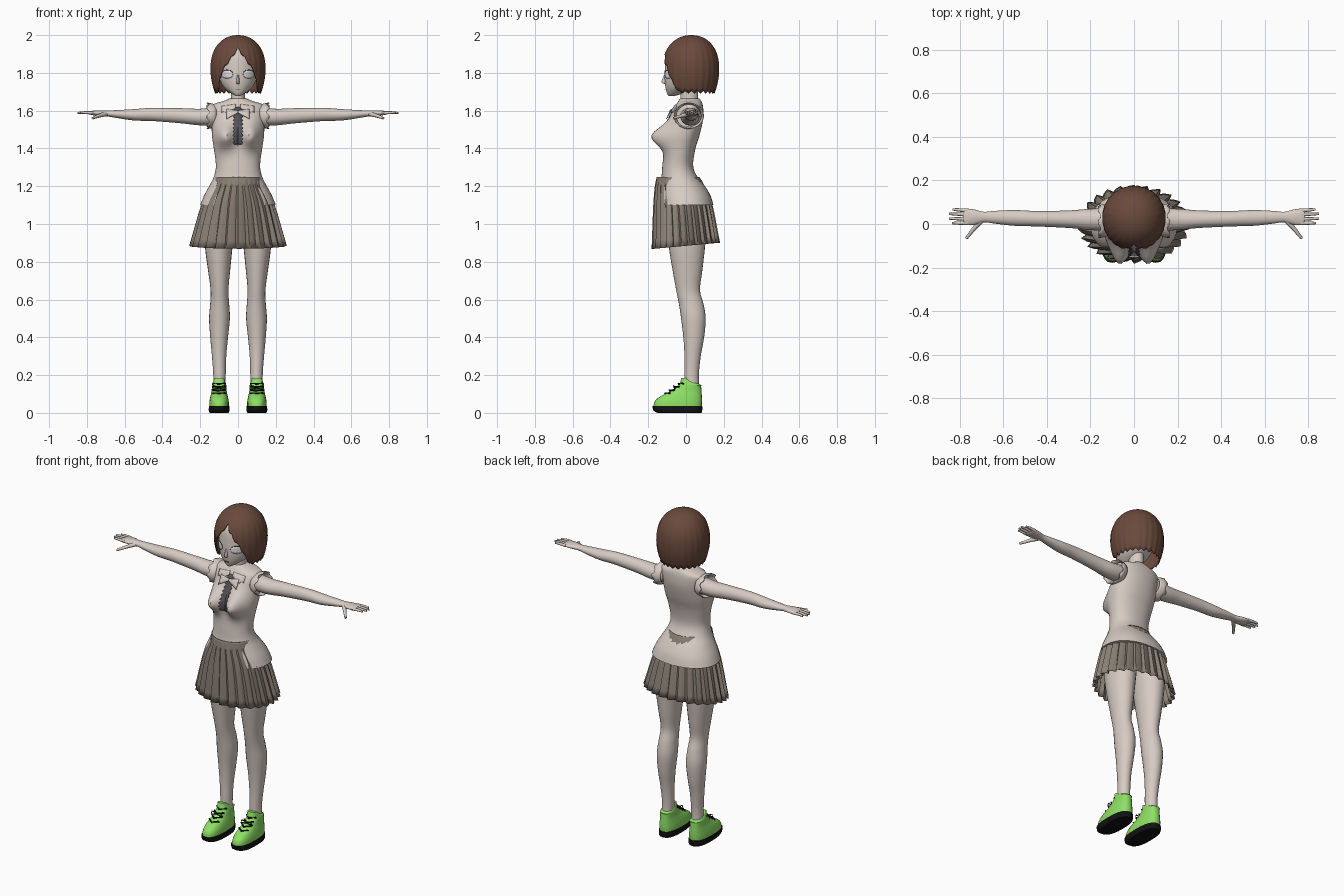
import bpy, bmesh
from math import sin, cos, pi, radians
from mathutils import Vector
from mathutils.bvhtree import BVHTree

if "Cube" in bpy.data.objects:
    bpy.data.objects.remove(bpy.data.objects["Cube"])


def material(name, rgb):
    m = bpy.data.materials.new(name)
    m.use_nodes = True
    m.diffuse_color = (*rgb, 1)
    m.node_tree.nodes["Principled BSDF"].inputs["Base Color"].default_value = (*rgb, 1)
    return m


SKIN = material("pale_skin", (0.68, 0.60, 0.55))
SKIRT = material("taupe_cloth", (0.26, 0.22, 0.18))
HAIR = material("brown_hair", (0.145, 0.068, 0.045))
GREEN = material("green_shoe", (0.27, 0.74, 0.13))
BLACK = material("black_rubber", (0.006, 0.006, 0.006))
GREY = material("dark_grey_cloth", (0.085, 0.085, 0.1))
WHITE = material("eye_white", (0.85, 0.84, 0.83))


def build(name, verts, faces, mat, angle=40, thick=0):
    """Make an object from points and faces, with optional thickness."""
    me = bpy.data.meshes.new(name)
    me.from_pydata(verts, [], faces)
    bm = bmesh.new()
    bm.from_mesh(me)
    bmesh.ops.remove_doubles(bm, verts=bm.verts, dist=0.00005)
    bmesh.ops.recalc_face_normals(bm, faces=bm.faces)
    bm.to_mesh(me)
    bm.free()
    me.materials.append(mat)
    ob = bpy.data.objects.new(name, me)
    bpy.context.collection.objects.link(ob)
    if thick:
        mod = ob.modifiers.new("thickness", "SOLIDIFY")
        mod.thickness = thick
    if angle:
        bpy.ops.object.select_all(action="DESELECT")
        ob.select_set(True)
        bpy.context.view_layer.objects.active = ob
        bpy.ops.object.shade_smooth_by_angle(angle=radians(angle))
    return ob


def grid_faces(rows, cols, closed):
    n = cols if closed else cols - 1
    return [(r * cols + c, r * cols + (c + 1) % cols,
             (r + 1) * cols + (c + 1) % cols, (r + 1) * cols + c)
            for r in range(rows - 1) for c in range(n)]


def smooth_keys(keys, sub):
    """Catmull-Rom interpolation of key sections."""
    out = []
    for i in range(len(keys) - 1):
        a, b, c, d = (keys[max(0, min(len(keys) - 1, i + k))] for k in (-1, 0, 1, 2))
        for s in range(sub):
            t = s / sub
            out.append([q + 0.5 * t * (r - p + t * (2 * p - 5 * q + 4 * r - w
                        + t * (3 * (q - r) + w - p))) for p, q, r, w in zip(a, b, c, d)])
    return out + [list(keys[-1])]


def loft(name, keys, mat, axis="z", side=1, seg=24, sub=4, power=2, warp=None, angle=40):
    """Sections are (position, centre, half width, back and front limits in y)."""
    rows = smooth_keys(keys, sub)
    verts = []
    for t, c, r, lo, hi in rows:
        for i in range(seg):
            u, v = cos(2 * pi * i / seg), sin(2 * pi * i / seg)
            u = abs(u) ** (2 / power) * (1 if u > 0 else -1)
            v = abs(v) ** (2 / power) * (1 if v > 0 else -1)
            y = (lo + hi) / 2 + (hi - lo) / 2 * v
            p = (side * (c + r * u), y, t) if axis == "z" else (side * t, y, c + r * u)
            verts.append(warp(p) if warp else p)
    n = len(rows)
    faces = grid_faces(n, seg, True) + [tuple(range(seg)), tuple(range((n - 1) * seg, n * seg))]
    return build(name, verts, faces, mat, angle)


def rod(name, points, radius, mat, tip=1.0):
    cu = bpy.data.curves.new(name, "CURVE")
    cu.dimensions, cu.bevel_depth, cu.bevel_resolution = "3D", radius, 2
    cu.use_fill_caps = True
    sp = cu.splines.new("POLY")
    sp.points.add(len(points) - 1)
    for i, (p, q) in enumerate(zip(sp.points, points)):
        p.co, p.radius = (*q, 1), 1 + (tip - 1) * i / (len(points) - 1)
    cu.materials.append(mat)
    ob = bpy.data.objects.new(name, cu)
    bpy.context.collection.objects.link(ob)


def drape(name, base, shape, rows, cols, mat, lift=0.004):
    """Lay a thin patch on the front of another part."""
    me = base.data
    tree = BVHTree.FromPolygons([v.co for v in me.vertices], [p.vertices for p in me.polygons])
    verts = []
    for r in range(rows):
        for c in range(cols):
            x, z = shape(r / (rows - 1), c / (cols - 1))
            hit = tree.ray_cast(Vector((x, -1, z)), Vector((0, 1, 0)))[0]
            verts.append((x, (hit.y if hit else -0.05) - lift, z))
    return build(name, verts, grid_faces(rows, cols, False), mat, 40, 0.003)


# Blouse and torso, with the bust raised from the front
def bust(p):
    x, y, z = p
    if y < 0:
        g = ((abs(x) - 0.068) / 0.05) ** 2 + ((z - 1.465) / 0.062) ** 2
        y -= 0.085 * 2.718 ** -g * min(1, -y / 0.05)
    return x, y, z


torso = loft("blouse", [
    (1.10, 0, .20, -.15, .145), (1.15, 0, .18, -.148, .13), (1.20, 0, .153, -.14, .10),
    (1.25, 0, .128, -.13, .06), (1.31, 0, .117, -.125, .038), (1.40, 0, .128, -.115, .05),
    (1.47, 0, .138, -.108, .072), (1.55, 0, .14, -.09, .09), (1.60, 0, .145, -.072, .092),
    (1.632, 0, .135, -.052, .088), (1.652, 0, .075, -.04, .08), (1.665, 0, .045, -.03, .07)],
    SKIN, seg=48, power=2.2, warp=bust)
loft("neck", [(1.62, 0, .046, -.035, .07), (1.67, 0, .038, -.03, .064),
              (1.75, 0, .04, -.03, .066)], SKIN)

# Placket, collar wings and neck bow
drape("placket", torso, lambda u, v: ((v - .5) * (.034 + .018 * (round(u * 20) % 2)),
                                      1.42 + .2 * u), 21, 3, GREY)
for s in (1, -1):
    drape("collar_wing", torso, lambda u, v: (s * (.012 + .075 * u),
          1.635 - .01 * u - v * (.02 + .035 * u - .02 * (u > .8))), 7, 5, SKIN, .007)
    drape("bow_loop", torso, lambda u, v: (s * .06 * u, 1.595 - .012 * u
          + (v - .5) * (.012 + .04 * u)), 6, 4, SKIN, .014)
    # Cap sleeve with a notched edge
    rim = []
    for r in range(4):
        for i in range(32):
            a, k = 2 * pi * i / 32, r / 3
            x = .115 + .038 * k + (.012 * (i % 4 < 2) * (r == 3))
            rim.append((s * x, .015 + (.068 + .012 * k) * cos(a), 1.573 + (.058 + .012 * k) * sin(a)))
    build("cap_sleeve", rim, grid_faces(4, 32, True), SKIN, 40, .004)

# Pleated skirt
PLEATS = 26
skirt_rows = smooth_keys([(1.25, .125, -.155, .07), (1.2, .137, -.163, .094),
                          (1.1, .188, -.168, .132), (.885, .245, -.172, .17)], 4)
pts = []
for k, (z, rx, lo, hi) in enumerate(skirt_rows):
    drop = k / (len(skirt_rows) - 1)
    for i in range(PLEATS * 4):
        a = 2 * pi * i / (PLEATS * 4)
        f = 1 + drop * (.06, .03, 0, -.05)[i % 4]
        pts.append((rx * f * sin(a), (lo + hi) / 2 - (hi - lo) / 2 * f * cos(a),
                    z - .016 * drop * cos(a)))
build("pleated_skirt", pts, grid_faces(len(skirt_rows), PLEATS * 4, True), SKIRT, 15, .003)

for s in (1, -1):
    # Leg
    loft("leg", [(1.03, .1, .085, -.11, .115), (.87, .102, .072, -.09, .10),
                 (.75, .1, .058, -.07, .086), (.65, .098, .047, -.052, .074),
                 (.58, .097, .05, -.038, .092), (.5, .098, .055, -.026, .104),
                 (.4, .1, .047, -.014, .096), (.3, .1, .038, -.008, .078),
                 (.2, .098, .033, -.008, .068), (.1, .1, .033, -.008, .07)], SKIN, side=s)
    # Shoe, sole and laces
    loft("shoe", [(.028, .1, .052, -.172, .083), (.06, .1, .051, -.166, .085),
                  (.088, .1, .046, -.135, .084), (.115, .1, .04, -.08, .082),
                  (.14, .1, .038, -.045, .08), (.15, .1, .037, -.035, .076),
                  (.185, .1, .026, -.024, .0)], GREEN, side=s, power=2.5)
    loft("sole", [(0, .1, .05, -.15, .083), (.012, .1, .055, -.172, .086),
                  (.036, .1, .054, -.178, .086)], BLACK, side=s, power=2.6, sub=2)
    for k in range(4):
        z, y = .1 + .017 * k, -.112 + .024 * k
        rod("lace", [(s * .1 + d * .034, y + abs(d) * .028, z + .004) for d in (-1, -.5, 0, .5, 1)],
            .004, BLACK)
        rod("cross_lace", [(s * .1 + d * .03, y + abs(d) * .024, z + .008 * d) for d in (-1, 0, 1)],
            .003, BLACK)
    for d in (1, -1):
        rod("lace_bow", [(s * .1, -.055, .135), (s * .1 + d * .03, -.065, .145),
                         (s * .1 + d * .038, -.06, .125), (s * .1, -.058, .13)], .003, BLACK)
    # Arm and palm
    loft("arm", [(.11, 1.572, .048, -.03, .07), (.2, 1.566, .044, -.028, .07),
                 (.3, 1.573, .04, -.018, .062), (.45, 1.58, .035, -.011, .06),
                 (.55, 1.578, .03, -.008, .064), (.64, 1.582, .021, .002, .06),
                 (.69, 1.585, .016, .008, .056), (.735, 1.587, .015, -.004, .067),
                 (.775, 1.588, .011, -.005, .071), (.785, 1.588, .006, -.001, .067)],
         SKIN, axis="x", side=s)
    # Fingers and thumb
    for y, end in ((.062, .832), (.043, .85), (.023, .848), (.004, .835)):
        rod("finger", [(s * .765, y, 1.588), (s * .81, y * 1.05, 1.59),
                       (s * end, y * 1.08, 1.588)], .0095, SKIN, .55)
    rod("thumb", [(s * .7, .018, 1.583), (s * .735, -.022, 1.573), (s * .77, -.066, 1.56)],
        .013, SKIN, .5)

# Head
head = loft("head", [
    (1.678, 0, .012, -.092, -.06), (1.69, 0, .034, -.1, -.02), (1.72, 0, .072, -.108, .05),
    (1.76, 0, .095, -.113, .1), (1.82, 0, .108, -.112, .14), (1.9, 0, .106, -.1, .14),
    (1.955, 0, .07, -.05, .1), (1.975, 0, .03, -.01, .06)], SKIN, seg=40)
loft("nose", [(1.742, 0, .008, -.116, -.1), (1.752, 0, .009, -.13, -.1),
              (1.79, 0, .005, -.116, -.1)], SKIN, seg=12)
drape("mouth", head, lambda u, v: ((u - .5) * .028, 1.712 + .003 * v), 5, 2, GREY, .003)
for s in (1, -1):
    drape("eye", head, lambda u, v: (s * .058 + .03 * cos(pi * u),
          1.792 + (v - .5) * .044 * sin(pi * u)), 13, 5, WHITE, .003)
    drape("upper_lash", head, lambda u, v: (s * .058 + .032 * cos(pi * u),
          1.792 + .022 * sin(pi * u) + .003 * v), 13, 2, GREY, .004)

# Bobbed hair: strands fall from the crown and part over the face
ENDS = [(0, 1.925), (.2, 1.885), (.62, 1.805), (.8, 1.745), (1.02, 1.69), (4, 1.69)]


def strand_end(a):
    for (a0, z0), (a1, z1) in zip(ENDS, ENDS[1:]):
        if a <= a1:
            return z0 + (z1 - z0) * (a - a0) / (a1 - a0)


COLS, ROWS = 144, 20
pts = []
for r in range(ROWS):
    for i in range(COLS):
        a = 2 * pi * i / COLS
        tooth = abs(i % 6 - 3) / 3
        end = strand_end(min(a, 2 * pi - a)) + .014 * tooth
        z = 2 - (2 - end) * (1 - cos(pi / 2 * r / (ROWS - 1)))
        if z > 1.82:
            f = max(0, 1 - ((z - 1.82) / .18) ** 2.3) ** .476
        else:
            f = 1 - .17 * ((1.82 - z) / .13) ** 2
        f *= 1 - .022 * tooth * (r / ROWS)
        pts.append((.147 * f * sin(a), .03 - (.156 if cos(a) > 0 else .147) * f * cos(a), z))
build("bobbed_hair", pts, grid_faces(ROWS, COLS, True), HAIR, 30, .006)
